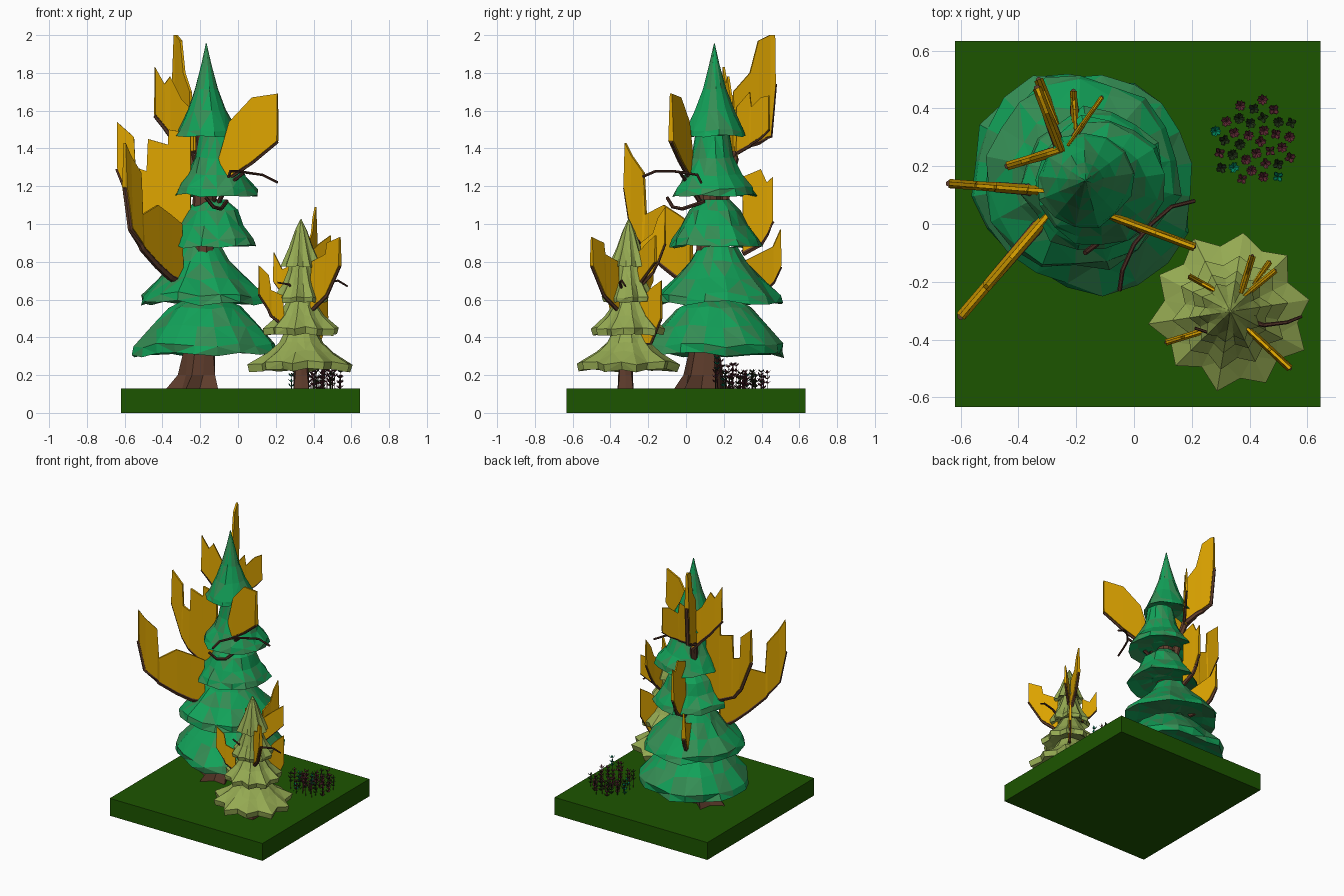
import bpy, bmesh, math, random
from mathutils import Vector

random.seed(4)


def mat(name, rgb):
    m = bpy.data.materials.new(name)
    m.diffuse_color = (*rgb, 1)
    return m


GRASS = mat("grass green", (0.012, 0.09, 0.0))
PINE = mat("bright pine green", (0.006, 0.36, 0.10))
PINE2 = mat("muted pine green", (0.035, 0.27, 0.09))
OLIVE = mat("olive green", (0.30, 0.40, 0.085))
GOLD = mat("golden leaf", (0.72, 0.37, 0.0))
BARK = mat("bark brown", (0.115, 0.047, 0.026))
TWIG = mat("dark twig brown", (0.07, 0.027, 0.018))
TEAL = mat("teal leaf", (0.0, 0.23, 0.11))
STEM = mat("dark stem green", (0.013, 0.028, 0.007))
PLUM = mat("plum leaf", (0.10, 0.02, 0.03))


def finish(name, bm, mats):
    bmesh.ops.recalc_face_normals(bm, faces=bm.faces)
    me = bpy.data.meshes.new(name)
    bm.to_mesh(me)
    bm.free()
    for m in mats:
        me.materials.append(m)
    ob = bpy.data.objects.new(name, me)
    bpy.context.collection.objects.link(ob)
    return ob


def bridge(bm, rings):
    n = len(rings[0])
    for a, b in zip(rings, rings[1:]):
        for i in range(n):
            j = (i + 1) % n
            bm.faces.new((a[i], a[j], b[j], b[i]))
    bm.faces.new(rings[0][::-1])
    bm.faces.new(rings[-1])


def add_tube(bm, pts, r0, r1, sides=6):
    pts = [Vector(p) for p in pts]
    rings = []
    for k, p in enumerate(pts):
        d = (pts[min(k + 1, len(pts) - 1)] - pts[max(k - 1, 0)]).normalized()
        ref = Vector((0, 0, 1)) if abs(d.z) < 0.9 else Vector((1, 0, 0))
        u = d.cross(ref).normalized()
        v = d.cross(u)
        r = r0 + (r1 - r0) * k / (len(pts) - 1)
        rings.append([bm.verts.new(p + r * (math.cos(a) * u + math.sin(a) * v))
                      for a in (2 * math.pi * i / sides for i in range(sides))])
    bridge(bm, rings)


def tube(name, pts, r0, r1, m, sides=6):
    bm = bmesh.new()
    add_tube(bm, pts, r0, r1, sides)
    finish(name, bm, [m])


# Foliage skirt: a lumpy lathed tier with a thick rim and a hollowed underside
def tier(name, cx, cy, r, z0, prof, n, lump, star, mats):
    bm = bmesh.new()
    wob = [1 + random.uniform(-lump, lump) - (star if i % 2 else 0) for i in range(n)]
    dz = [random.uniform(-0.012, 0.012) * r / 0.3 for _ in range(n)]
    full = [(0.3, 0.04), (0.7, 0.025)] + prof
    rings = []
    for f, h in full:
        ring = []
        for i in range(n):
            a = 2 * math.pi * i / n + 0.15
            w = 1 + (wob[i] - 1) * min(1, f * 1.1)
            jit = 1 + random.uniform(-lump, lump) * 0.6
            z = z0 + h + dz[i] * f + random.uniform(-lump, lump) * 0.15 * r
            ring.append(bm.verts.new((cx + r * f * w * jit * math.cos(a),
                                      cy + r * f * w * jit * math.sin(a), z)))
        rings.append(ring)
    bridge(bm, rings)
    bmesh.ops.triangulate(bm, faces=bm.faces)
    if len(mats) > 1:
        for f in bm.faces:
            f.material_index = int(random.random() < 0.5)
    finish(name, bm, mats)


# Golden leaf blade: a thin upright fan over its branch; columns are (t, low, high)
def blade(name, p0, p1, cols, thick, br, root=None):
    a, b = Vector((*p0, 0)), Vector((*p1, 0))
    side = (b - a).normalized().cross(Vector((0, 0, 1)))
    bm = bmesh.new()
    rings = []
    for t, lo, hi in cols:
        p = a.lerp(b, t)
        rings.append([bm.verts.new(p + side * s + Vector((0, 0, z))) for s, z in
                      ((-thick, lo), (thick, lo), (thick * 0.4, hi), (-thick * 0.4, hi))])
    bridge(bm, rings)
    finish(name, bm, [GOLD])
    # the branch runs just under the blade's lower edge
    path = [a.lerp(b, t) + Vector((0, 0, lo - br * 0.3)) for t, lo, hi in cols]
    if root:
        path.insert(0, Vector(root))
    tube(name + "_branch", path, br, br * 0.5, BARK)


# Ground slab
bm = bmesh.new()
bmesh.ops.create_cube(bm, size=1)
for v in bm.verts:
    v.co = (0.013 + v.co.x * 1.265, v.co.y * 1.265, 0.065 + v.co.z * 0.13)
finish("ground_slab", bm, [GRASS])


# Trunks with root flare
def trunk(name, path, n, flare):
    bm = bmesh.new()
    rings = []
    for k, (x, y, z, r) in enumerate(path):
        ring = []
        for i in range(n):
            a = 2 * math.pi * i / n
            q = r * (1 + (flare if i % 2 else -flare) * max(0, 1 - k * 0.5))
            ring.append(bm.verts.new((x + q * math.cos(a), y + q * math.sin(a), z)))
        rings.append(ring)
    bridge(bm, rings)
    finish(name, bm, [BARK])


trunk("large_trunk", [(-0.23, 0.08, 0.12, 0.12), (-0.21, 0.09, 0.2, 0.095),
                      (-0.2, 0.1, 0.36, 0.08), (-0.17, 0.14, 1.5, 0.05)], 10, 0.3)
trunk("small_trunk", [(0.335, -0.32, 0.12, 0.05), (0.335, -0.32, 0.2, 0.042),
                      (0.335, -0.31, 0.9, 0.02)], 8, 0.15)

# Large pine tiers
G = [PINE, PINE2]
tier("large_tier_1", -0.17, 0.155, 0.39, 0.305,
     [(0.98, 0), (0.96, 0.05), (0.75, 0.15), (0.50, 0.25), (0.3, 0.29)], 20, 0.07, 0, G)
tier("large_tier_2", -0.195, 0.17, 0.34, 0.58,
     [(1, 0), (0.96, 0.045), (0.68, 0.13), (0.45, 0.22), (0.3, 0.3)], 18, 0.08, 0, G)
tier("large_tier_3", -0.135, 0.15, 0.255, 0.88,
     [(1, 0), (0.92, 0.04), (0.7, 0.11), (0.55, 0.19), (0.3, 0.25)], 16, 0.09, 0, G)
tier("large_tier_4", -0.12, 0.14, 0.22, 1.15,
     [(1, 0), (0.93, 0.04), (0.7, 0.11), (0.52, 0.2), (0.42, 0.32)], 15, 0.09, 0, G)
tier("large_tier_5", -0.168, 0.15, 0.17, 1.465,
     [(1, 0), (0.92, 0.03), (0.6, 0.14), (0.36, 0.25), (0.16, 0.38), (0.015, 0.49)], 13, 0.07, 0, G)

# Small olive tree tiers
small = [(0.282, 0.225, [(0.95, 0), (1, 0.04), (0.62, 0.1), (0.42, 0.15), (0.3, 0.21)]),
         (0.20, 0.415, [(0.95, 0), (1, 0.035), (0.62, 0.1), (0.42, 0.16), (0.3, 0.2)]),
         (0.145, 0.585, [(0.95, 0), (1, 0.025), (0.7, 0.09), (0.5, 0.16), (0.4, 0.21)]),
         (0.11, 0.775, [(1, 0), (0.9, 0.025), (0.6, 0.1), (0.3, 0.19), (0.03, 0.25)])]
for k, (r, z, prof) in enumerate(small):
    tier(f"small_tier_{k + 1}", 0.333, -0.303, r, z, prof, 20, 0.04, 0.18, [OLIVE])

# Golden blades on the large tree
blade("front_left_blade", (-0.30, 0.03), (-0.60, -0.32),
      [(0, .70, 1.0), (.2, .73, 1.05), (.42, .79, 1.1), (.69, .88, 1.05), (.72, .9, 1.27),
       (.9, .98, 1.36), (1, 1.2, 1.43)], 0.018, 0.026, (-0.2, 0.12, 0.55))
blade("left_blade", (-0.25, 0.11), (-0.64, 0.14),
      [(0, .9, 1.48), (.3, .95, 1.5), (.31, .95, 1.42), (.58, 1.0, 1.45), (.6, 1.0, 1.28),
       (.75, 1.07, 1.3), (.77, 1.08, 1.46), (1, 1.3, 1.54)], 0.016, 0.024, (-0.2, 0.12, 0.85))
blade("upper_left_blade", (-0.24, 0.26), (-0.44, 0.2),
      [(0, 1.35, 1.6), (.3, 1.42, 1.66), (.6, 1.48, 1.78), (.75, 1.52, 1.74), (1, 1.58, 1.83)],
      0.015, 0.022, (-0.2, 0.2, 1.15))
blade("top_blade", (-0.25, 0.25), (-0.335, 0.47),
      [(0, 1.38, 1.7), (.4, 1.43, 1.8), (.6, 1.44, 1.97), (.88, 1.47, 2.0), (1, 1.75, 2.0)],
      0.016, 0.024, (-0.2, 0.2, 1.1))
blade("back_low_blade", (-0.25, 0.3), (-0.33, 0.5),
      [(0, .62, .8), (.5, .64, .85), (.8, .7, .88), (1, .78, .97)], 0.016, 0.02)
blade("back_mid_blade", (-0.2, 0.3), (-0.21, 0.46),
      [(0, .85, 1.25), (.6, .9, 1.29), (.8, .95, 1.22), (1, 1.02, 1.25)], 0.012, 0.018)
blade("back_high_blade", (-0.23, 0.27), (-0.11, 0.44),
      [(0, 1.38, 1.62), (.4, 1.42, 1.7), (.45, 1.43, 1.62), (.75, 1.46, 1.67), (1, 1.5, 1.68)],
      0.008, 0.012)
blade("front_right_blade", (-0.06, 0.02), (0.21, -0.08),
      [(-.2, 1.2, 1.3), (.05, 1.25, 1.54), (.5, 1.33, 1.67), (1, 1.44, 1.69)],
      0.015, 0.016, (-0.14, 0.1, 1.05))

# Golden blades on the small tree
blade("small_front_right_blade", (0.39, -0.36), (0.54, -0.5),
      [(0, .55, .8), (.5, .62, .84), (.55, .63, .9), (1, .78, .93)], 0.013, 0.014)
blade("small_top_blade", (0.37, -0.24), (0.41, -0.11),
      [(0, .68, .9), (.5, .75, .95), (.7, .8, 1.03), (1, .9, 1.09)], 0.012, 0.013)
blade("small_left_blade", (0.24, -0.37), (0.11, -0.41),
      [(0, .47, .62), (.5, .52, .65), (.6, .55, .73), (1, .63, .78)], 0.011, 0.012)
blade("small_back_left_blade", (0.28, -0.23), (0.19, -0.18),
      [(0, .6, .78), (.5, .64, .76), (1, .7, .85)], 0.01, 0.01)
blade("small_back_low_blade", (0.39, -0.24), (0.47, -0.13),
      [(0, .37, .6), (.5, .37, .66), (1, .5, .7)], 0.01, 0.01)
blade("small_back_high_blade", (0.38, -0.25), (0.49, -0.16),
      [(0, .68, .85), (.5, .74, .9), (1, .8, .94)], 0.01, 0.01)

# Bare twigs
tube("long_twig", [(-0.05, -0.23, 1.25), (-0.04, -0.16, 1.28), (0.0, -0.07, 1.28), (0.06, 0, 1.27),
                   (0.13, 0.06, 1.26), (0.21, 0.08, 1.22)], 0.008, 0.007, TWIG)
tube("twig_stalk", [(-0.12, 0.1, 1.08), (-0.06, 0.02, 1.2), (0.03, -0.03, 1.27)], 0.014, 0.008, TWIG)
tube("short_twig", [(-0.17, -0.1, 1.14), (-0.13, -0.07, 1.09), (-0.09, -0.02, 1.08),
                    (-0.06, 0.1, 1.12)], 0.009, 0.011, TWIG)
tube("small_right_twig", [(0.38, -0.33, 0.62), (0.45, -0.35, 0.69), (0.53, -0.34, 0.7),
                          (0.58, -0.32, 0.67)], 0.009, 0.005, TWIG)
tube("small_left_twig", [(0.32, -0.34, 0.62), (0.27, -0.38, 0.68), (0.21, -0.36, 0.69)],
     0.008, 0.005, TWIG)

# Herb patch: thin stems with whorls of pointed leaves
bm = bmesh.new()
for k in range(34):
    ang, rad = k * 2.4, 0.15 * math.sqrt((k + 0.5) / 34)
    x, y = 0.42 + rad * math.cos(ang), 0.285 + rad * math.sin(ang)
    top = random.uniform(0.18, 0.23) + (0.07 if y < 0.28 and k % 2 else 0)
    leaf = random.choice((0, 0, 1, 2, 2))
    start = len(bm.faces)
    add_tube(bm, [(x, y, 0.12), (x, y, top)], 0.003, 0.002, 3)
    for z in (top, top - 0.03, top - 0.055):
        off = random.uniform(0, 6)
        for i in range(4):
            d = Vector((math.cos(off + i * 1.57), math.sin(off + i * 1.57), 0))
            s = Vector((-d.y, d.x, 0)) * 0.007
            c = Vector((x, y, z - 0.012))
            m = c + d * 0.011 + Vector((0, 0, 0.008))
            bm.faces.new([bm.verts.new(q) for q in
                          (c, m + s, c + d * 0.02 + Vector((0, 0, 0.02)), m - s)])
    bm.faces.ensure_lookup_table()
    for i in range(start, len(bm.faces)):
        bm.faces[i].material_index = leaf if i >= start + 5 else (2 if k % 2 else 0)
finish("herb_patch", bm, [STEM, TEAL, PLUM])
